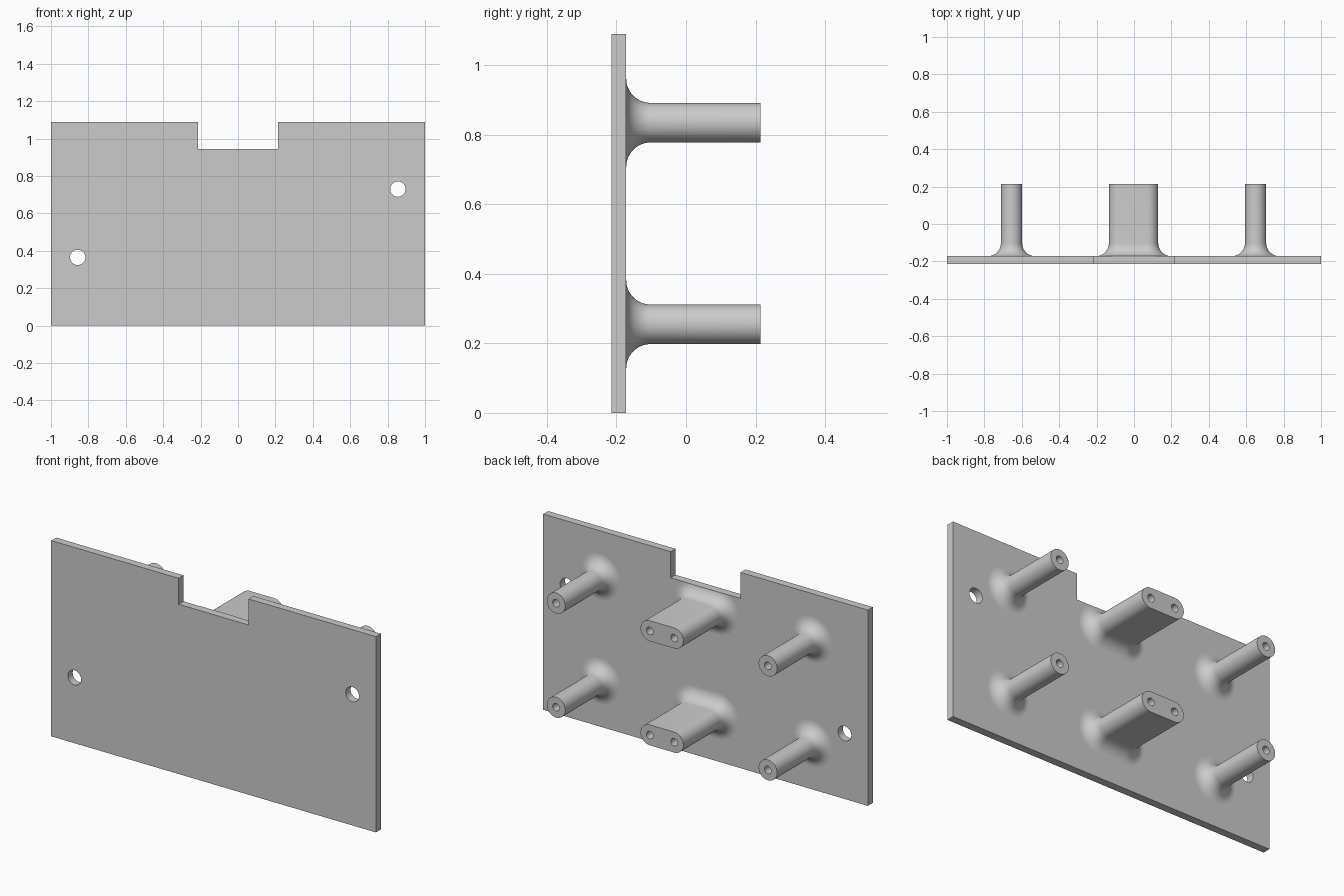
import bpy, bmesh
from math import sin, cos, pi
from mathutils import Matrix, Vector

cube = bpy.data.objects.get("Cube")
if cube:
    bpy.data.objects.remove(cube, do_unlink=True)

# Single material
GREY = (0.6, 0.6, 0.6, 1)
grey = bpy.data.materials.new("light_grey")
grey.use_nodes = True
grey.diffuse_color = GREY
grey.node_tree.nodes["Principled BSDF"].inputs["Base Color"].default_value = GREY

FRONT, BACK, TIP = -0.215, -0.172, 0.215
NOTCH_Z = 0.945
POST_R, FILLET, BORE_R, BORE_DEPTH = 0.057, 0.07, 0.021, 0.25


def make_object(name, bm):
    bmesh.ops.recalc_face_normals(bm, faces=bm.faces[:])
    mesh = bpy.data.meshes.new(name)
    bm.to_mesh(mesh)
    bm.free()
    mesh.materials.append(grey)
    obj = bpy.data.objects.new(name, mesh)
    bpy.context.collection.objects.link(obj)
    return obj


def drill(obj, holes, radius, y0, y1):
    """Cut round holes along y at each (x, z), from y0 to y1."""
    bm = bmesh.new()
    for x, z in holes:
        place = Matrix.Translation((x, (y0 + y1) / 2, z)) @ Matrix.Rotation(pi / 2, 4, 'X')
        bmesh.ops.create_cone(bm, cap_ends=True, segments=32, radius1=radius,
                              radius2=radius, depth=y1 - y0, matrix=place)
    cutter = make_object("hole_cutter", bm)
    cutter.hide_render = True
    mod = obj.modifiers.new("holes", 'BOOLEAN')
    mod.operation = 'DIFFERENCE'
    mod.solver = 'EXACT'
    mod.object = cutter
    select(obj)
    bpy.ops.object.modifier_apply(modifier=mod.name)
    bpy.data.objects.remove(cutter, do_unlink=True)


def select(obj):
    bpy.ops.object.select_all(action='DESELECT')
    obj.select_set(True)
    bpy.context.view_layer.objects.active = obj


def smooth(obj):
    select(obj)
    bpy.ops.object.shade_smooth_by_angle(angle=pi / 6)


def ring(bm, x, y, z, radius, half, steps=24):
    """Round outline, stretched by half on each side in x."""
    verts = []
    for side in (1, -1):
        for i in range(steps + 1 if half else steps):
            a = -pi / 2 + pi * i / steps
            verts.append(bm.verts.new((x + side * (half + radius * cos(a)), y,
                                       z + side * radius * sin(a))))
    return verts


def standoff(name, x, z, half=0.0):
    # Concave flare at the plate, then a straight shaft
    bm = bmesh.new()
    rows = []
    for i in range(13):
        a = pi / 2 * (1 - i / 12)
        rows.append((BACK + FILLET * (1 - sin(a)), POST_R + FILLET * (1 - cos(a))))
    rows.append((TIP, POST_R))
    rings = [ring(bm, x, y, z, r, half) for y, r in rows]
    n = len(rings[0])
    for low, high in zip(rings, rings[1:]):
        for i in range(n):
            j = (i + 1) % n
            bm.faces.new((low[i], low[j], high[j], high[i]))
    bm.faces.new(rings[0])
    bm.faces.new(rings[-1])
    # Trim the flare flush with the notch floor
    if half and z + POST_R + FILLET > NOTCH_Z:
        cut = bmesh.ops.bisect_plane(bm, geom=bm.verts[:] + bm.edges[:] + bm.faces[:],
                                     plane_co=Vector((0, 0, NOTCH_Z)),
                                     plane_no=Vector((0, 0, 1)), clear_outer=True)
        edges = [e for e in cut["geom_cut"] if isinstance(e, bmesh.types.BMEdge)]
        bmesh.ops.holes_fill(bm, edges=edges, sides=0)
    obj = make_object(name, bm)
    # Screw bores in the tip
    bores = [(x - half, z), (x + half, z)] if half else [(x, z)]
    drill(obj, bores, BORE_R, TIP - BORE_DEPTH, TIP + 0.05)
    smooth(obj)


# Notched mounting plate
outline = [(-1, 0), (1, 0), (1, 1.09), (0.215, 1.09), (0.215, NOTCH_Z),
           (-0.215, NOTCH_Z), (-0.215, 1.09), (-1, 1.09)]
bm = bmesh.new()
face = bm.faces.new([bm.verts.new((x, FRONT, z)) for x, z in outline])
new = bmesh.ops.extrude_face_region(bm, geom=[face])["geom"]
bmesh.ops.translate(bm, vec=(0, BACK - FRONT, 0),
                    verts=[v for v in new if isinstance(v, bmesh.types.BMVert)])
plate = make_object("mounting_plate", bm)
drill(plate, [(-0.857, 0.365), (0.855, 0.73)], 0.041, FRONT - 0.05, BACK + 0.05)
smooth(plate)

# Two rows of standoffs: round at the sides, wide in the middle
for row, z in (("lower", 0.255), ("upper", 0.835)):
    standoff(row + "_right_post", -0.655, z)
    standoff(row + "_left_post", 0.65, z)
    standoff(row + "_centre_post", -0.0025, z, half=0.075)
